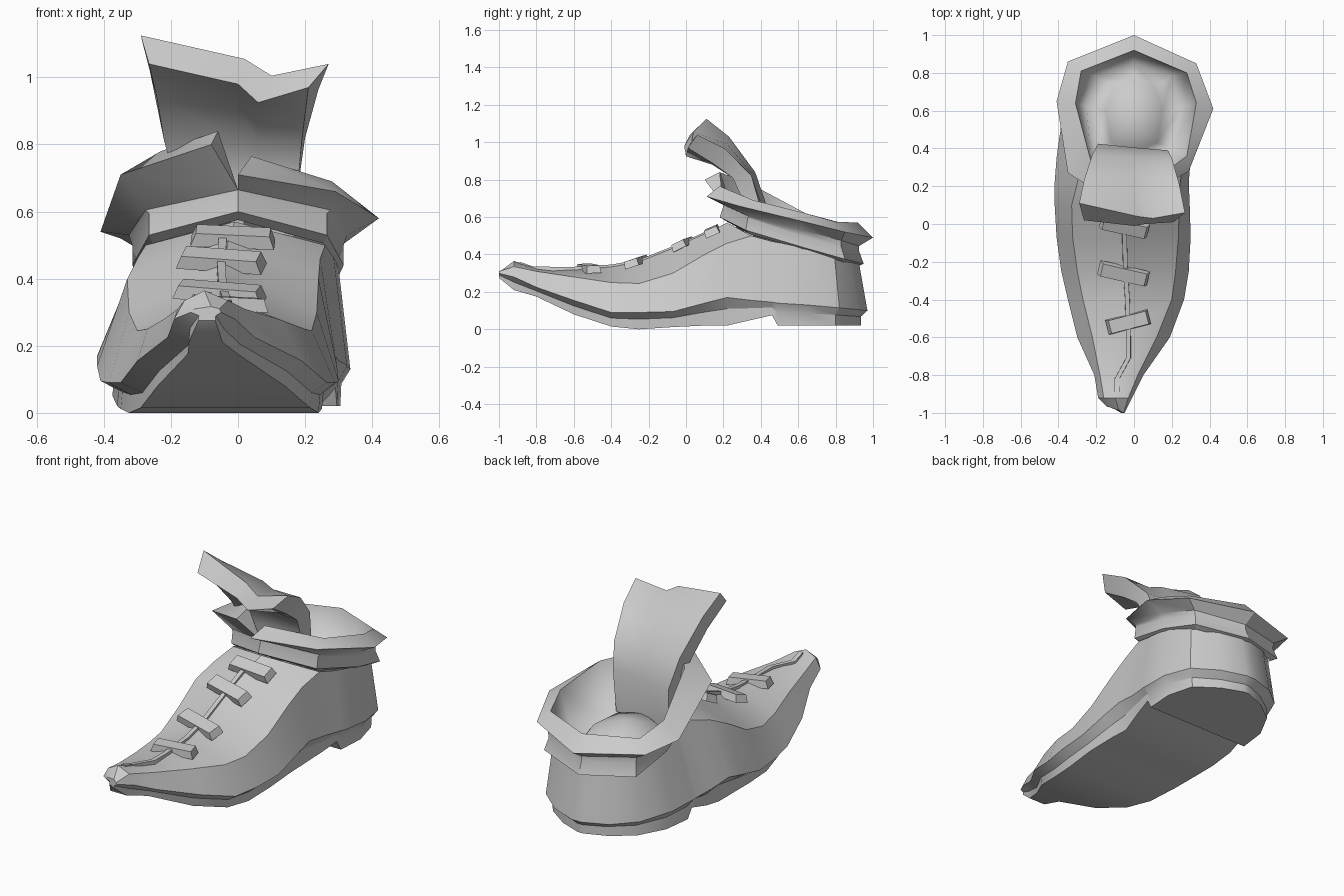
import bpy, bmesh, math
from mathutils import Vector, Matrix

if "Cube" in bpy.data.objects:
    bpy.data.objects.remove(bpy.data.objects["Cube"])

grey = bpy.data.materials.new("plain_grey")
grey.diffuse_color = (0.6, 0.6, 0.6, 1)
grey.use_nodes = True
grey.node_tree.nodes["Principled BSDF"].inputs["Base Color"].default_value = grey.diffuse_color


def make(name, verts, faces, angle=32, flip=False):
    mesh = bpy.data.meshes.new(name)
    bm = bmesh.new()
    vs = [bm.verts.new(v) for v in verts]
    for f in faces:
        bm.faces.new([vs[i] for i in f])
    bmesh.ops.remove_doubles(bm, verts=bm.verts, dist=0.0005)
    loose = [v for v in bm.verts if not v.link_faces]
    bmesh.ops.delete(bm, geom=loose, context='VERTS')
    bmesh.ops.recalc_face_normals(bm, faces=bm.faces)
    if flip:
        bm.faces.ensure_lookup_table()
        if bm.faces[-1].normal.z < 0:
            bmesh.ops.reverse_faces(bm, faces=bm.faces)
    bm.to_mesh(mesh)
    bm.free()
    ob = bpy.data.objects.new(name, mesh)
    bpy.context.collection.objects.link(ob)
    mesh.materials.append(grey)
    bpy.ops.object.select_all(action='DESELECT')
    ob.select_set(True)
    bpy.context.view_layer.objects.active = ob
    bpy.ops.object.shade_smooth_by_angle(angle=math.radians(angle))
    return ob


def strips(rows, closed=False):
    """Vertices and quads joining rows of equal length."""
    n = len(rows[0])
    verts = [p for r in rows for p in r]
    faces = [(i * n + j, i * n + (j + 1) % n, (i + 1) * n + (j + 1) % n, (i + 1) * n + j)
             for i in range(len(rows) - 1) for j in range(n if closed else n - 1)]
    return verts, faces


# Shoe body: y, then heights of sole, welt and shoulder line
heights = [
    (-1.0, .275, .30, .31), (-.92, .21, .28, .335), (-.8, .175, .225, .31),
    (-.6, .08, .155, .28), (-.4, .015, .09, .25), (-.25, .0, .09, .245),
    (-.07, .012, .095, .30), (.1, .02, .14, .40), (.22, .02, .17, .46),
    (.35, .05, .155, .50), (.46, .075, .145, .47), (.49, .02, .14, .465),
    (.65, .02, .13, .43), (.82, .02, .115, .385), (.92, .02, .105, .365), (.97, .02, .10, .355)]
# Left and right edge of the welt, then of the shoulder line
widths = [
    (-.14, -.05, -.13, -.055), (-.19, -.01, -.16, -.03), (-.21, .05, -.18, .02),
    (-.30, .19, -.22, .12), (-.35, .265, -.27, .2), (-.385, .29, -.3, .22),
    (-.41, .30, -.325, .235), (-.42, .295, -.33, .24), (-.42, .29, -.30, .245),
    (-.41, .30, -.275, .26), (-.395, .32, -.28, .28), (-.39, .325, -.285, .285),
    (-.37, .335, -.30, .30), (-.29, .295, -.265, .27), (-.17, .17, -.16, .16),
    (-.03, .03, -.03, .03)]
# Ridge of the vamp, x and z, up to the ankle opening
ridge = [(-.08, .317), (-.10, .365), (-.08, .325), (-.04, .325), (-.03, .337),
         (-.04, .365), (-.04, .435), (-.03, .51), (-.01, .57)]

rows = []
for i, ((y, zb, zw, zs), (wl, wr, sl, sr)) in enumerate(zip(heights, widths)):
    inset = min(.05 if y < .3 else .03, .2 * (wr - wl))
    back = max(0, min(1, (y - .65) / .3))      # heel leans in above and below the welt
    yb, ys = y - .035 * back, y - .045 * back
    skew = .03 if i == 0 else 0                # slanted toe tip
    zl = zb + .6 * (zw - zb)
    tx, tz = ridge[min(i, len(ridge) - 1)]
    ty = min(y, .22)
    rows.append([(wl + inset * 1.2, yb + skew, zb), (wl + inset * 1.3, yb + skew, zl),
                 (wl, y + skew, zw), (sl, ys + skew, zs), (tx, ty + skew / 2, tz),
                 (sr, ys, zs), (wr, y, zw), (wr - inset * .9, yb, zl), (wr - inset, yb, zb)])
verts, quads = strips(rows, closed=True)
top = len(ridge) - 1
faces = []
for f in quads:
    i, j = divmod(f[0], 9)
    if j in (3, 4) and i >= top:
        if i == top:        # corner pieces beside the ankle opening
            faces.append([k for k in f if k != (top + 1) * 9 + 4])
        continue
    faces.append(f)
e = (len(rows) - 1) * 9
faces += [list(range(9)), [e, e + 1, e + 7, e + 8], [e + 1, e + 2, e + 6, e + 7],
          [e + 2, e + 3, e + 5, e + 6]]
make("shoe_body", verts, faces, 31)


# Ankle: half rings, front to back, mirrored around the heel
def ring(half):
    return [(-x, y, z) for x, y, z in half] + [p for p in reversed(half[:-1])]


neck = [(0, .20, .665), (.275, .335, .605), (.325, .62, .53), (.275, .83, .475), (0, .925, .445)]
band_top = [(0, .20, .66), (.265, .33, .595), (.315, .62, .50), (.27, .83, .44), (0, .925, .42)]
band_low = [(0, .18, .60), (.265, .32, .53), (.315, .62, .44), (.285, .85, .375), (0, .95, .35)]
band_in = [(0, .22, .575), (.255, .35, .505), (.295, .62, .43), (.26, .825, .365), (0, .915, .335)]
lining = [(0, .32, .42), (.2, .40, .37), (.25, .62, .32), (.2, .78, .31), (0, .85, .31)]
bulge = [(0, .38, .48), (.12, .43, .47), (.15, .6, .46), (.11, .72, .43), (0, .76, .43)]

# Flared rim with a split front, outer and inner edge
outer = [(-.08, .10, .80), (-.35, .27, .71), (-.41, .65, .54), (-.35, .86, .52), (0, 1.0, .49),
         (.33, .85, .52), (.42, .61, .58), (.29, .28, .66), (.0, .11, .71)]
inner = [(-.06, .18, .84), (-.23, .34, .78), (-.31, .64, .62), (-.28, .81, .575), (0, .92, .57),
         (.28, .80, .575), (.33, .64, .62), (.28, .36, .69), (.04, .18, .765)]
verts, faces = strips([ring(band_in), ring(band_low), ring(band_top), ring(neck), outer, inner])
faces += [(27, 36, 45), (35, 44, 53)]
make("ankle_cuff", verts, faces, 32)

# Soft inside of the shoe, down to a rounded insole
verts, faces = strips([inner, ring(lining), ring(bulge)])
verts.append((0, .56, .51))
faces += [(18 + i, 19 + i, 27) for i in range(8)]
make("lining", verts, faces, 180, flip=True)

# Tongue: thick strip bent forward out of the opening
back = [[(-.17, .40, .45), (0, .40, .45), (.06, .40, .45), (.16, .39, .45)],
        [(-.19, .425, .68), (0, .405, .68), (.06, .40, .68), (.18, .39, .68)],
        [(-.22, .37, .84), (0, .355, .83), (.06, .35, .825), (.2, .35, .82)],
        [(-.265, .23, 1.03), (0, .22, .99), (.07, .21, .965), (.24, .21, .965)],
        [(-.29, .11, 1.125), (.02, .04, 1.055), (.10, .03, 1.005), (.27, .06, 1.04)]]
front = [[(x, .31, .45) for x in (-.17, 0, .06, .16)],
         [(x, .30, .70) for x in (-.19, 0, .06, .18)],
         [(x, .25, .81) for x in (-.22, 0, .06, .19)],
         [(-.24, .15, .93), (0, .14, .90), (.06, .14, .88), (.2, .14, .89)],
         [(-.265, .02, 1.04), (0, -.01, .98), (.06, .0, .925), (.21, .01, .97)]]
loops = [b + f[::-1] for b, f in zip(back, front)]
verts, faces = strips(loops, closed=True)
faces += [(0, 1, 6, 7), (1, 2, 5, 6), (2, 3, 4, 5),
          (32, 33, 38, 39), (33, 34, 37, 38), (34, 35, 36, 37)]
make("tongue", verts, faces, 45)


# Laces: tapered bars lying across the vamp
def bar(name, centre, length, width, thick, turn, pitch, roll):
    rot = (Matrix.Rotation(turn, 3, 'Z') @ Matrix.Rotation(pitch, 3, 'X')
           @ Matrix.Rotation(roll, 3, 'Y'))
    low = [(-1, -1), (1, -1), (1, 1), (-1, 1)]
    pts = [Vector((a * length / 2 * s, b * width / 2 * s, z * thick))
           for z, s in ((-.5, 1), (.5, .88)) for a, b in low]
    pts = [rot @ p + Vector(centre) for p in pts]
    make(name, pts, [(0, 1, 2, 3), (4, 5, 6, 7)] +
         [(i, (i + 1) % 4, 4 + (i + 1) % 4, 4 + i) for i in range(4)])


laces = [((-.015, .14, .525), .25, -.05, .40, .05), ((-.05, -.015, .456), .26, -.25, .45, .08),
         ((-.055, -.265, .361), .27, -.25, .30, .08), ((-.03, -.52, .326), .23, .25, .05, .05)]
for k, (c, length, turn, pitch, roll) in enumerate(laces):
    bar(f"lace_{k + 1}", c, length, .08, .04, turn, pitch, roll)

# Front seam: narrow raised strip along the ridge down to the toe
path = [(-.045, .15, .538), (-.05, -.07, .44), (-.045, -.25, .369), (-.035, -.4, .342),
        (-.03, -.6, .33), (-.03, -.71, .33), (-.09, -.82, .333), (-.09, -.89, .357)]
rows = [[(x - .014, y, z - .03), (x - .012, y, z + .004), (x + .012, y, z + .004),
         (x + .014, y, z - .03)] for x, y, z in path]
verts, faces = strips(rows, closed=True)
faces += [(0, 1, 2, 3), (28, 29, 30, 31)]
make("front_seam", verts, faces)
